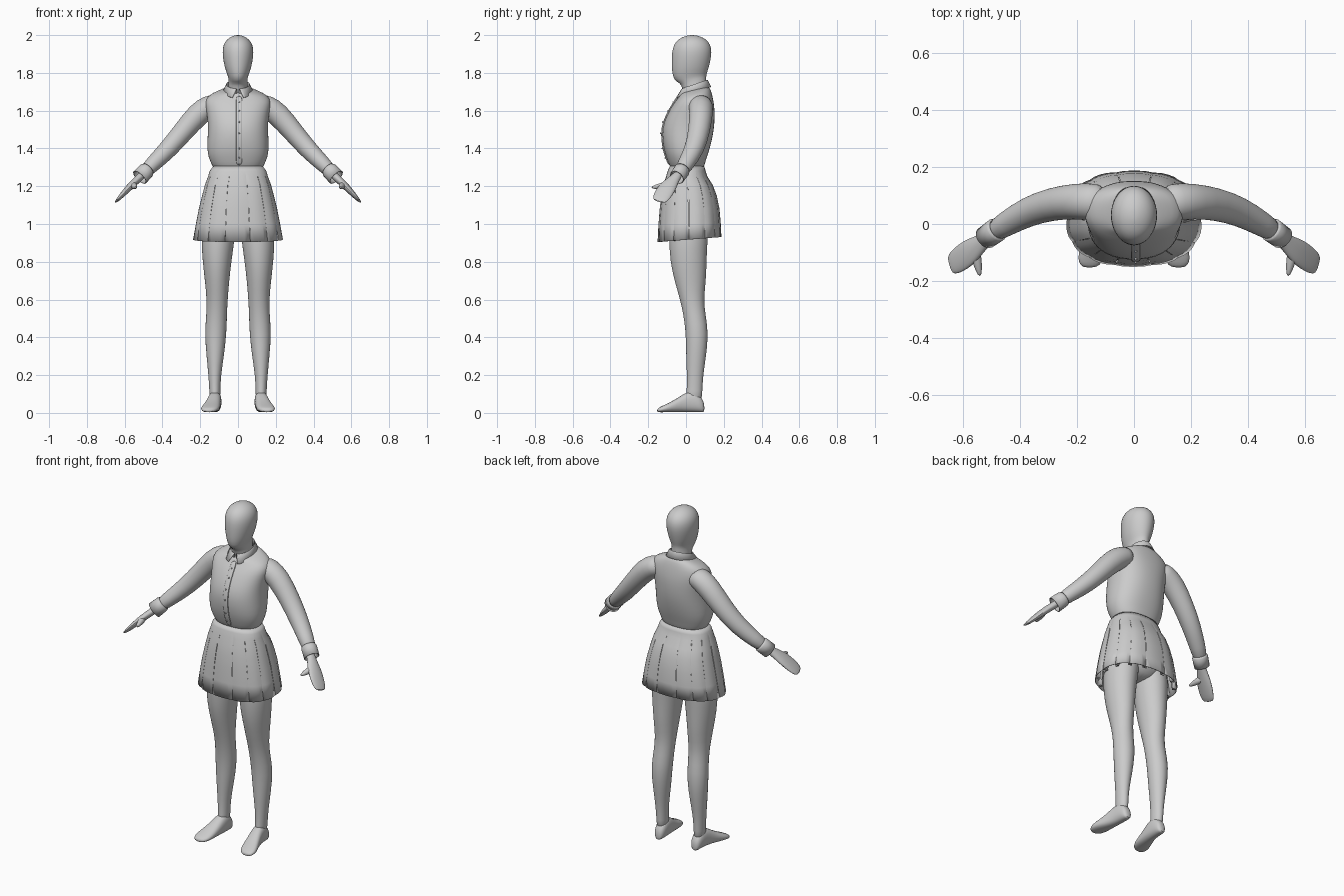
import bpy, bmesh, math
from mathutils import Vector as V

if "Cube" in bpy.data.objects:
    bpy.data.objects.remove(bpy.data.objects["Cube"])

def finish(name, bm, mirror=False, subdiv=0, thick=0, angle=60):
    bmesh.ops.recalc_face_normals(bm, faces=bm.faces)
    me = bpy.data.meshes.new(name)
    bm.to_mesh(me)
    bm.free()
    ob = bpy.data.objects.new(name, me)
    bpy.context.collection.objects.link(ob)
    if mirror:
        m = ob.modifiers.new("mirror", 'MIRROR')
        m.use_mirror_merge = False
    if thick:
        s = ob.modifiers.new("thickness", 'SOLIDIFY')
        s.thickness, s.offset = thick, 0
    if subdiv:
        ob.modifiers.new("smooth", 'SUBSURF').levels = subdiv
        ob.modifiers["smooth"].render_levels = subdiv
    bpy.ops.object.select_all(action='DESELECT')
    bpy.context.view_layer.objects.active = ob
    ob.select_set(True)
    bpy.ops.object.shade_smooth_by_angle(angle=math.radians(angle))
    return ob

def skin(bm, rows, closed=True):
    rows = [[bm.verts.new(p) for p in r] for r in rows]
    n = len(rows[0])
    for a, b in zip(rows, rows[1:]):
        for i in range(n if closed else n - 1):
            j = (i + 1) % n
            bm.faces.new((a[i], a[j], b[j], b[i]))
    return rows

def sup(t, e):
    c, s = math.cos(t), math.sin(t)
    f = lambda k: math.copysign(abs(k) ** (2 / e), k)
    return f(c), f(s)

def loft(name, rings, n=20, e=2.0, caps=True, **kw):
    """rings: (centre, u half-axis, v half-axis)"""
    bm = bmesh.new()
    rows = []
    for c, u, v in rings:
        pts = [sup(2 * math.pi * i / n, e) for i in range(n)]
        rows.append([V(c) + V(u) * a + V(v) * b for a, b in pts])
    rows = skin(bm, rows)
    if caps:
        bm.faces.new(rows[0])
        bm.faces.new(rows[-1])
    return finish(name, bm, **kw)

def body(z, hx, y0, y1, tilt=0, x=0):
    """horizontal ring, tilted up toward the back"""
    return (x, (y0 + y1) / 2, z), (hx, 0, 0), (0, (y1 - y0) / 2, tilt)

def limb(path):
    """rings square to a path of (x, y, z, width, thickness)"""
    out = []
    for i, (x, y, z, w, t) in enumerate(path):
        d = (V(path[min(i + 1, len(path) - 1)][:3]) - V(path[max(i - 1, 0)][:3])).normalized()
        u = (V((0, 1, 0)) - d * d.y).normalized()
        out.append(((x, y, z), u * w, d.cross(u) * t))
    return out

# Head and neck
loft("head", [body(*r) for r in [
    (1.66, .055, -.01, .105), (1.72, .052, -.02, .108), (1.755, .05, -.03, .108, .01),
    (1.775, .05, -.066, .108, .015), (1.81, .066, -.076, .116), (1.86, .078, -.077, .13),
    (1.91, .084, -.076, .138), (1.95, .079, -.066, .131), (1.98, .058, -.04, .106),
    (1.995, .03, -.005, .07), (2.0, .008, .02, .045)]], subdiv=1)

# Shirt body
front = [(1.28, .125, -.075, .09), (1.31, .137, -.088, .097), (1.35, .157, -.104, .11),
         (1.40, .165, -.12, .127), (1.48, .16, -.129, .146), (1.54, .16, -.118, .152),
         (1.60, .168, -.09, .153), (1.645, .178, -.062, .147), (1.68, .16, -.04, .138, .01),
         (1.702, .11, -.033, .128, .015), (1.715, .07, -.025, .117, .02)]
loft("shirt_body", [body(*r) for r in front], n=28, e=2.3, subdiv=1)

# Button placket and buttons down the front
loft("placket", [((0.006, r[2], r[0]), (.016, 0, 0), (0, .006, 0)) for r in front[1:9]],
     n=12, e=4, subdiv=1)
bm = bmesh.new()
for r in front[2:8]:
    r0 = bmesh.ops.create_icosphere(bm, subdivisions=1, radius=.005)
    bmesh.ops.translate(bm, verts=r0["verts"], vec=(0.006, r[2] - .005, r[0]))
finish("buttons", bm)

# Folded collar with two points
bm = bmesh.new()
cols = 32
rows = [[], [], []]
for i in range(cols + 1):
    a = -math.pi / 2 + .1 + (2 * math.pi - .2) * i / cols
    c, s = math.cos(a), math.sin(a)
    f = max(0, -s) ** 4
    side = 1 if c > 0 else -1
    top = V((.062 * c, .045 + .07 * s, 1.737 + .024 * s))
    rows[0].append(top + V((0, 0, -.04)))
    rows[1].append(top)
    rows[2].append(V((.078 * c + side * .022 * f, .045 + .086 * s - .008 * f,
                      top.z - .036 - .008 * f)))
skin(bm, rows, closed=False)
finish("collar", bm, thick=.006, angle=35)

# Sleeves and cuffs
loft("sleeve", limb([
    (.10, .075, 1.64, .06, .05), (.15, .078, 1.625, .066, .062), (.21, .08, 1.585, .063, .064),
    (.29, .07, 1.49, .058, .055), (.37, .045, 1.395, .053, .051), (.45, .0, 1.318, .044, .042),
    (.495, -.03, 1.273, .038, .037)]), mirror=True, subdiv=1)
loft("cuff", limb([
    (.478, -.018, 1.29, .037, .036), (.484, -.022, 1.284, .041, .041),
    (.52, -.048, 1.247, .038, .043)]), caps=False, thick=.005, mirror=True)

# Mitten hands with thumb
loft("hand", limb([
    (.49, -.03, 1.275, .024, .022), (.53, -.062, 1.238, .028, .02), (.565, -.09, 1.205, .046, .02),
    (.60, -.115, 1.168, .05, .016), (.63, -.135, 1.135, .045, .011), (.648, -.145, 1.117, .032, .005)]),
    n=14, mirror=True, subdiv=1)
loft("thumb", [((x, y, z), (r, 0, 0), (0, 0, r)) for x, y, z, r in [
    (.56, -.085, 1.21, .022), (.552, -.125, 1.202, .019), (.545, -.16, 1.197, .013),
    (.541, -.183, 1.194, .005)]], n=10, mirror=True, subdiv=1)

# Hips under the skirt
loft("hips", [body(*r) for r in [
    (.93, .06, -.03, .07), (.97, .16, -.085, .125), (1.08, .18, -.095, .14),
    (1.2, .15, -.09, .115), (1.28, .12, -.07, .085)]], n=24, subdiv=1)

# Legs
loft("leg", [body(z, (b - a) / 2, y0, y1, 0, (a + b) / 2) for z, a, b, y0, y1 in [
    (1.05, .0, .185, -.09, .13), (.93, .016, .197, -.092, .115), (.8, .034, .188, -.085, .11),
    (.7, .046, .176, -.062, .107), (.6, .054, .166, -.032, .094), (.52, .058, .168, -.014, .104),
    (.42, .06, .177, -.001, .12), (.3, .074, .167, .0, .107), (.2, .09, .157, .005, .091),
    (.11, .094, .151, .004, .086), (.06, .092, .152, -.005, .086)]], mirror=True, subdiv=1)

# Bare feet, turned slightly outward
loft("foot", [((x, y, h + .003), (w, 0, 0), (0, 0, h)) for x, y, w, h in [
    (.12, .098, .014, .02), (.12, .085, .03, .04), (.121, .045, .035, .058),
    (.124, .0, .037, .054), (.134, -.05, .042, .036), (.146, -.10, .05, .023),
    (.153, -.135, .044, .015), (.156, -.154, .022, .009)]], n=16, e=2.4, mirror=True, subdiv=1)

# Pleated skirt: smooth yoke, then box pleats that open toward the hem
PLEATS = 14
flat = [(0, 0), (.23, 0), (.46, 0), (.69, 0), (.92, 0), (.95, 0), (.98, 0)]
fold = [(0, 0), (.24, -.012), (.48, -.015), (.72, -.012), (.97, 0), (.86, .1), (1.1, .1)]
bm = bmesh.new()
rows = []
for z, hx, y0, y1, tilt, k in [
        (1.305, .13, -.084, .095, 0, 0), (1.28, .148, -.095, .102, 0, 0),
        (1.25, .157, -.104, .112, 0, 0), (1.205, .174, -.117, .14, 0, .12),
        (1.15, .188, -.128, .16, 0, .35), (1.08, .205, -.136, .174, 0, .55),
        (1.0, .22, -.142, .18, .004, .8), (.918, .234, -.146, .183, .013, 1)]:
    row = []
    for p in range(PLEATS):
        for (fa, fd), (ga, gd) in zip(flat, fold):
            t = -math.pi / 2 + 2 * math.pi * (p - .5 + fa + (ga - fa) * k) / PLEATS
            a, b = sup(t, 2.4)
            s = 1 - gd * k
            row.append(V((a * hx * s, (y0 + y1) / 2 + b * (y1 - y0) / 2 * s, z + b * tilt)))
    rows.append(row)
skin(bm, rows)
finish("pleated_skirt", bm, thick=.004, angle=35)
